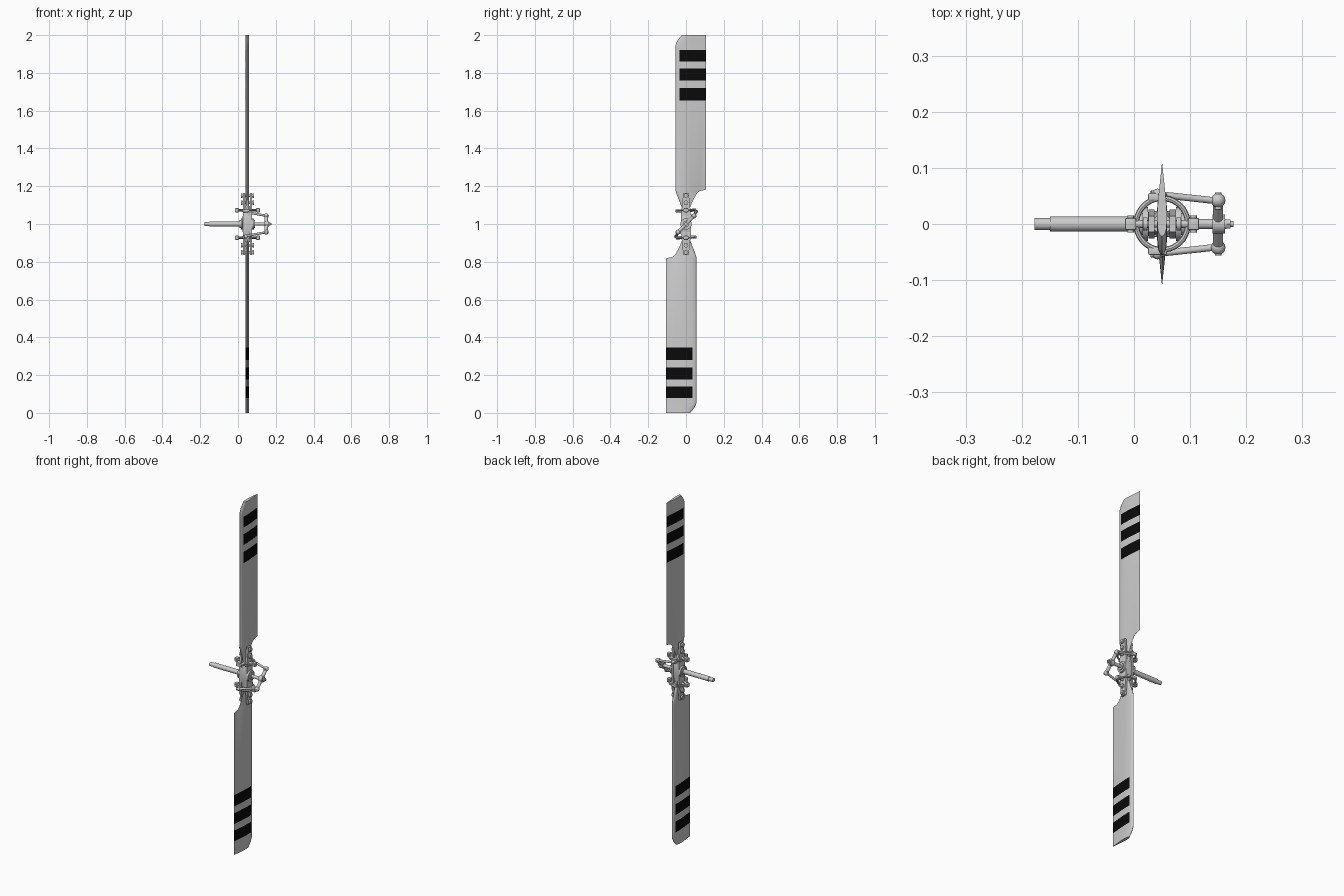
import bpy, bmesh, math
from mathutils import Vector, Matrix

if "Cube" in bpy.data.objects:
    bpy.data.objects.remove(bpy.data.objects["Cube"])


def material(name, c, rough):
    m = bpy.data.materials.new(name)
    m.use_nodes = True
    m.diffuse_color = (c, c, c, 1)
    bsdf = m.node_tree.nodes["Principled BSDF"]
    bsdf.inputs["Base Color"].default_value = (c, c, c, 1)
    bsdf.inputs["Roughness"].default_value = rough
    return m


GREY = material("light grey", 0.6, 0.5)
BLACK = material("black", 0.003, 0.6)
CX = 0.05  # plane of the blades
HUB = Vector((0, 0, 1))


def finish(name, bm, mats=(GREY,)):
    bmesh.ops.recalc_face_normals(bm, faces=bm.faces)
    me = bpy.data.meshes.new(name)
    bm.to_mesh(me)
    bm.free()
    for m in mats:
        me.materials.append(m)
    ob = bpy.data.objects.new(name, me)
    bpy.context.collection.objects.link(ob)
    bpy.ops.object.select_all(action='DESELECT')
    ob.select_set(True)
    bpy.context.view_layer.objects.active = ob
    bpy.ops.object.shade_smooth_by_angle(angle=math.radians(35))
    return ob


def place(p, s):
    """Hub-relative point; s = -1 turns it half way round the shaft."""
    return HUB + Vector((p[0], p[1] * s, p[2] * s))


def rod(name, a, b, r, r2=None, s=1, sides=20):
    a, b = place(a, s), place(b, s)
    d = b - a
    bm = bmesh.new()
    mat = Matrix.Translation((a + b) / 2) @ d.to_track_quat('Z', 'Y').to_matrix().to_4x4()
    bmesh.ops.create_cone(bm, cap_ends=True, segments=sides, radius1=r,
                          radius2=r if r2 is None else r2, depth=d.length, matrix=mat)
    return finish(name, bm)


def box(name, c, size, s=1, bevel=0.003):
    bm = bmesh.new()
    mat = Matrix.Translation(place(c, s)) @ Matrix.Diagonal((*size, 1))
    bmesh.ops.create_cube(bm, size=1, matrix=mat)
    bmesh.ops.bevel(bm, geom=bm.edges[:], offset=bevel, segments=2, affect='EDGES', profile=0.5)
    return finish(name, bm)


def ball(name, c, r, s=1):
    bm = bmesh.new()
    bmesh.ops.create_uvsphere(bm, u_segments=16, v_segments=10, radius=r,
                              matrix=Matrix.Translation(place(c, s)))
    return finish(name, bm)


def ring(name, c, r, t, s=1):
    bm = bmesh.new()
    rows = []
    for i in range(40):
        u = i * math.tau / 40
        row = []
        for j in range(8):
            v = j * math.tau / 8
            q = r + t * math.cos(v)
            row.append(bm.verts.new(place((c[0] + q * math.cos(u), q * math.sin(u),
                                           c[2] + t * math.sin(v)), s)))
        rows.append(row)
    for i in range(40):
        for j in range(8):
            k, n = (i + 1) % 40, (j + 1) % 8
            bm.faces.new((rows[i][j], rows[k][j], rows[k][n], rows[i][n]))
    return finish(name, bm)


def plate(name, outline, x, thick):
    bm = bmesh.new()
    f = bm.faces.new([bm.verts.new((x - thick / 2, y, 1 + z)) for y, z in outline])
    up = bmesh.ops.extrude_face_region(bm, geom=[f])
    bmesh.ops.translate(bm, vec=(thick, 0, 0),
                        verts=[v for v in up["geom"] if isinstance(v, bmesh.types.BMVert)])
    return finish(name, bm)


# Blade sections: radius from hub, leading edge, trailing edge
LE, TE = -0.055, 0.107
STRIPES = [(0.655, 0.72), (0.76, 0.822), (0.86, 0.922)]
SECTIONS = [(0.05, -0.014, 0.014), (0.08, -0.02, 0.018), (0.11, -0.031, 0.03),
            (0.14, -0.043, 0.045), (0.165, -0.052, 0.06), (0.175, LE, 0.075),
            (0.182, LE, TE)]
SECTIONS += [(z, LE, TE) for pair in STRIPES for z in pair]
SECTIONS += [(0.95, LE, TE), (0.975, -0.043, TE), (1.0, -0.022, TE)]
CHORD = [(0, 0), (0.02, 0.42), (0.06, 0.7), (0.123, 0.9),
         (0.28, 1), (0.5, 0.8), (0.75, 0.42), (1, 0.04)]
STRIPE_EDGE = -0.036


def blade(name, s):
    bm = bmesh.new()
    loop = [(f, t) for f, t in CHORD] + [(f, -t) for f, t in reversed(CHORD[1:])]
    rows = [[bm.verts.new(place((CX + 0.009 * t, a + f * (b - a), z), s)) for f, t in loop]
            for z, a, b in SECTIONS]
    n = len(loop)
    for r0, r1 in zip(rows, rows[1:]):
        for j in range(n):
            face = bm.faces.new((r0[j], r0[(j + 1) % n], r1[(j + 1) % n], r1[j]))
            mid = face.calc_center_median()
            z, y = (mid.z - 1) * s, mid.y * s
            if y > STRIPE_EDGE and any(lo < z < hi for lo, hi in STRIPES):
                face.material_index = 1
    bm.faces.new(rows[0])
    bm.faces.new(rows[-1])
    finish(name, bm, (GREY, BLACK))


# Drive shaft and hub core
rod("shaft_tip", (-0.177, 0, 0), (-0.15, 0, 0), 0.011)
rod("drive_shaft", (-0.15, 0, 0), (0.02, 0, 0), 0.0135)
rod("spindle", (0.02, 0, 0), (0.165, 0, 0), 0.009)
rod("spindle_nut", (0.162, 0, 0), (0.172, 0, 0), 0.009, sides=6)
rod("spindle_end", (0.17, 0, 0), (0.177, 0, 0), 0.005)
box("hub_block", (CX, 0, 0), (0.05, 0.046, 0.09))
for side, x in (("inner", 0.02), ("outer", 0.08)):
    rod(side + "_hub_disc", (x - 0.005, 0, 0), (x + 0.005, 0, 0), 0.03, sides=32)
    rod(side + "_hub_collar", (x - 0.011, 0, 0), (x + 0.011, 0, 0), 0.02)

# Yoke straps that clamp both blade roots
half = [(0.014, 0.165), (0.017, 0.14), (0.021, 0.1), (0.026, 0.05)]
right = half + [(y, -z) for y, z in reversed(half)]
outline = right + [(-y, -z) for y, z in right]
for side, x in (("inner", 0.031), ("outer", 0.069)):
    plate(side + "_yoke_strap", outline, x, 0.011)

# Control crosshead
rod("crosshead_bar", (0.15, -0.04, -0.042), (0.15, 0.04, 0.042), 0.009)
rod("crosshead_boss", (0.14, 0, 0), (0.162, 0, 0), 0.017)

for label, s in (("upper", 1), ("lower", -1)):
    blade(label + "_blade", s)

    # Root bolts
    for i, z in enumerate((0.15, 0.112)):
        rod(f"{label}_root_bolt_{i}", (0.015, 0, z), (0.085, 0, z), 0.006, s=s)
        for x in (0.02, 0.08):
            rod(f"{label}_bolt_head_{i}", (x - 0.004, 0, z), (x + 0.004, 0, z), 0.012, s=s)
    rod(label + "_grip_barrel", (CX, 0, 0.035), (CX, 0, 0.095), 0.024, 0.017, s=s)

    # Pitch ring with side lugs
    ring(label + "_pitch_ring", (CX, 0, 0.073), 0.046, 0.005, s)
    for x in (-0.006, 0.106):
        box(label + "_ring_lug", (x, 0, 0.073), (0.02, 0.022, 0.022), s)
        rod(label + "_lug_pin", (x, -0.015, 0.073), (x, 0.015, 0.073), 0.006, s=s)
        rod(label + "_lug_arm", (x, 0, 0.073), (CX, 0, 0.073), 0.007, s=s)

    # Pitch horn and link to the crosshead
    for y in (-0.048, 0.048):
        box(label + "_pitch_horn", (0.042, y, 0.07), (0.034, 0.014, 0.016), s)
    rod(label + "_horn_bar", (CX, -0.05, 0.068), (CX, 0.054, 0.074), 0.008, s=s)
    rod(label + "_pitch_link", (0.03, 0.054, 0.066), (0.15, 0.041, 0.043), 0.006, s=s)
    ball(label + "_link_inner_joint", (0.042, 0.053, 0.066), 0.01, s)
    ball(label + "_link_outer_joint", (0.15, 0.042, 0.043), 0.013, s)
    rod(label + "_joint_pin", (0.15, 0.026, 0.043), (0.15, 0.056, 0.043), 0.006, s=s)
